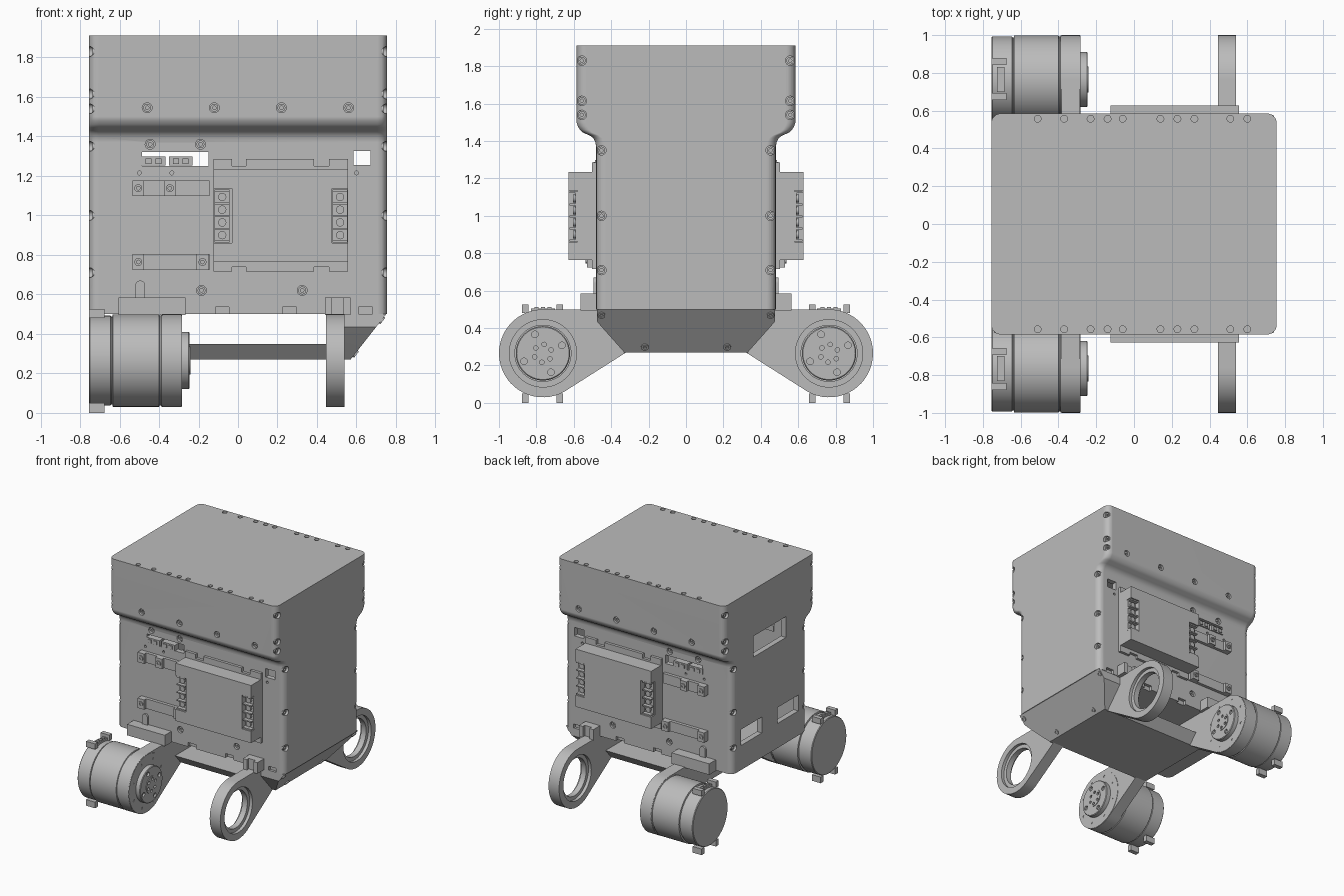
import bpy, bmesh
from math import sin, cos, pi, radians
from mathutils import Vector

if "Cube" in bpy.data.objects:
    bpy.data.objects.remove(bpy.data.objects["Cube"], do_unlink=True)

grey = bpy.data.materials.new("plain_grey")
grey.use_nodes = True
grey.diffuse_color = (0.5, 0.5, 0.5, 1)
grey.node_tree.nodes["Principled BSDF"].inputs["Base Color"].default_value = (0.5, 0.5, 0.5, 1)


# ---- helpers ----
def finish(name, bm):
    bmesh.ops.remove_doubles(bm, verts=bm.verts, dist=1e-5)
    bmesh.ops.recalc_face_normals(bm, faces=bm.faces)
    mesh = bpy.data.meshes.new(name)
    bm.to_mesh(mesh)
    bm.free()
    mesh.materials.append(grey)
    ob = bpy.data.objects.new(name, mesh)
    bpy.context.collection.objects.link(ob)
    smooth(ob)
    return ob


def smooth(ob):
    ob.data.shade_smooth()
    ob.data.set_sharp_from_angle(angle=radians(30))


def box(bm, x, y, z):
    lo = [min(p) for p in (x, y, z)]
    hi = [max(p) for p in (x, y, z)]
    for v in bmesh.ops.create_cube(bm, size=1)["verts"]:
        v.co = [hi[i] if v.co[i] > 0 else lo[i] for i in range(3)]


def loft(bm, rings):
    rows = [[bm.verts.new(p) for p in ring] for ring in rings]
    n = len(rows[0])
    for a, b in zip(rows, rows[1:]):
        for i in range(n):
            bm.faces.new((a[i], a[(i + 1) % n], b[(i + 1) % n], b[i]))
    bm.faces.new(rows[0])
    bm.faces.new(rows[-1])


def turn(bm, origin, axis, profile, segs=24):
    """Revolve a closed (radius, distance) profile about an axis."""
    q = Vector(axis).to_track_quat('Z', 'Y')
    rows = [[bm.verts.new(Vector(origin) + q @ Vector((r * cos(2 * pi * i / segs), r * sin(2 * pi * i / segs), t)))
             for i in range(segs)] for r, t in profile]
    for k, a in enumerate(rows):
        b = rows[(k + 1) % len(rows)]
        if profile[k][0] == 0 and profile[(k + 1) % len(rows)][0] == 0:
            continue
        for i in range(segs):
            j = (i + 1) % segs
            bm.faces.new((a[i], a[j], b[j], b[i]))


def cyl(bm, origin, axis, r, a, b, segs=24):
    turn(bm, origin, axis, [(0, a), (r, a), (r, b), (0, b)], segs)


def cut(ob, bm):
    cutter = finish("cutter", bm)
    cutter.hide_render = True
    mod = ob.modifiers.new("cut", 'BOOLEAN')
    mod.object, mod.operation, mod.solver = cutter, 'DIFFERENCE', 'EXACT'
    bpy.context.view_layer.objects.active = ob
    bpy.ops.object.modifier_apply(modifier=mod.name)
    bpy.data.objects.remove(cutter, do_unlink=True)
    smooth(ob)


def rounded_rect(hx, hy, z, r=0.05, steps=6):
    pts = []
    for k, (sx, sy) in enumerate(((1, 1), (-1, 1), (-1, -1), (1, -1))):
        for i in range(steps + 1):
            a = (k + i / steps) * pi / 2
            pts.append((sx * (hx - r) + r * cos(a), sy * (hy - r) + r * sin(a), z))
    return pts


def extrude_x(bm, yz, x0, x1):
    loft(bm, [[(x, y, z) for y, z in yz] for x in (x0, x1)])


# ---- housing shell, wider at the top ----
shoulder = [(0.5, 0.48), (1.37, 0.48), (1.395, 0.485), (1.415, 0.495), (1.43, 0.515),
            (1.445, 0.55), (1.46, 0.567), (1.48, 0.579), (1.5, 0.585), (1.91, 0.585)]
bm = bmesh.new()
loft(bm, [rounded_rect(0.755, hy, z) for z, hy in shoulder])
housing = finish("housing", bm)
bm = bmesh.new()
loft(bm, [rounded_rect(0.71, hy, z) for z, hy in ((0.53, 0.44), (1.44, 0.44), (1.5, 0.53), (1.87, 0.53))])
cut(housing, bm)

# ---- windows in the housing walls ----
holes, screws = bmesh.new(), bmesh.new()
box(holes, (-0.8, -0.7), (-0.21, 0.21), (1.36, 1.53))
for s in (-1, 1):
    box(holes, (-0.8, -0.7), (0.1 * s, 0.37 * s), (0.7, 0.83))
    box(holes, (-0.485, -0.15), (0.4 * s, 0.55 * s), (1.25, 1.32))
    box(holes, (0.585, 0.67), (0.4 * s, 0.55 * s), (1.255, 1.325))
    for x in (-0.08, 0.26, 0.645):
        box(holes, (x - 0.035, x + 0.035), (0.455 * s, 0.55 * s), (0.49, 0.535))


# ---- recessed screws ----
def screw(p, axis, sunk=True):
    if sunk:
        cyl(holes, p, axis, 0.025, -0.022, 0.03)
    t = -0.024 if sunk else -0.004
    turn(screws, p, axis, [(0.009, t), (0.02, t), (0.02, t + 0.012), (0.009, t + 0.012)], 16)


for s in (-1, 1):
    for x in (-0.46, -0.12, 0.22, 0.56):
        screw((x, 0.585 * s, 1.545), (0, s, 0))
    for x, z in ((-0.445, 1.36), (-0.19, 1.36), (-0.185, 0.62), (0.325, 0.62)):
        screw((x, 0.48 * s, z), (0, s, 0))
    for x in (-0.5, -0.335, 0.6):
        cyl(holes, (x, 0.48 * s, 1.215), (0, s, 0), 0.01, -0.02, 0.02, 12)
    for side in (-1, 1):
        for y, z in ((0.557, 1.83), (0.557, 1.615), (0.557, 1.54), (0.452, 1.35), (0.452, 1.0), (0.452, 0.71)):
            screw((0.75 * side, y * s, z), (side, 0, 0))
    for x in (-0.51, -0.37, -0.23, -0.14, -0.06, 0.14, 0.23, 0.32, 0.51, 0.6):
        cyl(holes, (x, 0.557 * s, 1.91), (0, 0, 1), 0.018, -0.02, 0.02, 16)
    for y, z in ((0.452, 0.47), (0.22, 0.3)):
        screw((0.57 + (z - 0.27) * 0.783, y * s, z), (0.79, 0, -0.62), False)
cut(housing, holes)
housing.modifiers.new("even_normals", 'WEIGHTED_NORMAL').keep_sharp = True

# ---- sloped end and belly tray ----
bm = bmesh.new()
extrude_x(bm, [(-0.475, 0.5), (-0.475, 0.435), (-0.45, 0.405), (-0.33, 0.27),
               (0.33, 0.27), (0.45, 0.405), (0.475, 0.435), (0.475, 0.5)], 0.54, 0.75)
res = bmesh.ops.bisect_plane(bm, geom=bm.verts[:] + bm.edges[:] + bm.faces[:],
                             plane_co=(0.57, 0, 0.27), plane_no=(0.79, 0, -0.62), clear_outer=True)
bmesh.ops.holes_fill(bm, edges=bm.edges)
finish("sloped_end", bm)
bm = bmesh.new()
extrude_x(bm, [(-0.33, 0.27), (0.33, 0.27), (0.4, 0.35), (-0.4, 0.35)], -0.385, 0.57)
finish("belly_tray", bm)

# ---- leg plates with a round end front and back ----
CY, CZ, R = 0.765, 0.265, 0.235
half = [(-CY + R * cos(radians(a)), CZ + R * sin(radians(a))) for a in range(90, 308, 7)]
half.append((-0.32, 0.27))
outline = half + [(-y, z) for y, z in reversed(half)]
for name, x0, x1 in (("ring_leg", 0.445, 0.54), ("motor_leg", -0.385, -0.287)):
    bm = bmesh.new()
    extrude_x(bm, outline, x0, x1)
    leg = finish(name, bm)
    if name == "ring_leg":
        bm = bmesh.new()
        for s in (-1, 1):
            turn(bm, (0, CY * s, CZ), (1, 0, 0),
                 [(0, 0.4), (0.18, 0.4), (0.18, 0.47), (0.15, 0.47), (0.15, 0.515), (0.18, 0.515),
                  (0.18, 0.6), (0, 0.6)], 48)
        cut(leg, bm)

for s in (-1, 1):
    side = "front" if s < 0 else "back"
    out = (0, s, 0)

    # ---- motor: stepped can, output disc, bolt holes ----
    bm = bmesh.new()
    turn(bm, (0, CY * s, CZ), (1, 0, 0),
         [(0, -0.755), (0.222, -0.755), (0.227, -0.75), (0.227, -0.645), (0.222, -0.643), (0.222, -0.637),
          (0.234, -0.634), (0.234, -0.4), (0.228, -0.397), (0.228, -0.391), (0.233, -0.388), (0.233, -0.284),
          (0.145, -0.284), (0.145, -0.25), (0.14, -0.245), (0.07, -0.245), (0.07, -0.24), (0, -0.24)], 64)
    motor = finish(side + "_motor", bm)
    bm = bmesh.new()
    for count, ring, r in ((6, 0.048, 0.012), (4, 0.11, 0.018), (8, 0.19, 0.01)):
        for i in range(count):
            a = 2 * pi * i / count + 0.4
            cyl(bm, (-0.24, CY * s + ring * cos(a), CZ + ring * sin(a)), (1, 0, 0), r,
                -0.02 if ring < 0.15 else -0.06, 0.02, 12)
    cut(motor, bm)

    # ---- motor clamps and cable socket ----
    bm = bmesh.new()
    for y in (0.675, 0.86):
        for z in ((0, 0.05), (0.48, 0.525)):
            box(bm, (-0.755, -0.675), (s * (y - 0.018), s * (y + 0.018)), z)
    box(bm, (-0.725, -0.685), (s * 0.7, s * 0.83), (0.46, 0.505))
    for y in (0.73, 0.765, 0.8):
        box(bm, (-0.718, -0.692), (s * (y - 0.011), s * (y + 0.011)), (0.5, 0.512))
    finish(side + "_motor_clamps", bm)

    # ---- brackets above the legs ----
    bm = bmesh.new()
    box(bm, (-0.605, -0.265), (s * 0.47, s * 0.565), (0.495, 0.585))
    box(bm, (-0.52, -0.47), (s * 0.47, s * 0.495), (0.58, 0.645))
    cyl(bm, (-0.495, 0.47 * s, 0.645), out, 0.025, 0, 0.025)
    for x in ((0.44, 0.475), (0.535, 0.57)):
        box(bm, x, (s * 0.47, s * 0.565), (0.495, 0.585))
    box(bm, (0.475, 0.535), (s * 0.47, s * 0.54), (0.495, 0.585))
    finish(side + "_leg_brackets", bm)

    # ---- mounting bars ----
    bm = bmesh.new()
    for z, xs in ((1.138, (-0.505, -0.345)), (0.764, (-0.505, -0.18))):
        box(bm, (-0.535, -0.145), (s * 0.47, s * 0.505), (z - 0.04, z + 0.04))
        for x in xs:
            box(bm, (x - 0.03, x + 0.03), (s * 0.5, s * 0.53), (z - 0.04, z + 0.04))
            screw((x, 0.53 * s, z), out, False)
    finish(side + "_mounting_bars", bm)

    # ---- sockets in the long window ----
    bm = bmesh.new()
    for x in (-0.428, -0.29):
        box(bm, (x - 0.06, x + 0.06), (s * 0.43, s * 0.487), (1.252, 1.298))
        for dx in (-0.025, 0.025):
            box(bm, (x + dx - 0.015, x + dx + 0.015), (s * 0.48, s * 0.495), (1.26, 1.288))
    finish(side + "_sockets", bm)

    # ---- power unit: back plate with tabs, case with end notches ----
    bm = bmesh.new()
    box(bm, (-0.125, 0.557), (s * 0.475, s * 0.502), (0.74, 1.25))
    for x in ((-0.125, -0.03), (0.04, 0.385), (0.46, 0.557)):
        box(bm, x, (s * 0.475, s * 0.502), (0.715, 1.285))
    finish(side + "_unit_back_plate", bm)
    bm = bmesh.new()
    box(bm, (-0.125, 0.557), (s * 0.5, s * 0.628), (0.765, 1.235))
    case = finish(side + "_unit_case", bm)
    bm = bmesh.new()
    for x in ((-0.2, -0.03), (0.475, 0.6)):
        box(bm, x, (s * 0.58, s * 0.7), (0.86, 1.135))
    cut(case, bm)

    # ---- terminal blocks ----
    bm = bmesh.new()
    for x in (-0.08, 0.517):
        box(bm, (x - 0.038, x + 0.038), (s * 0.575, s * 0.59), (0.865, 1.13))
        for i in range(5):
            z = 0.868 + i * 0.0645
            box(bm, (x - 0.038, x + 0.038), (s * 0.58, s * 0.622), (z - 0.005, z + 0.005))
        for i in range(4):
            cyl(bm, (x, 0.59 * s, 0.9 + i * 0.0645), out, 0.021, -0.005, 0.015, 16)
    finish(side + "_terminals", bm)

finish("screw_heads", screws)
